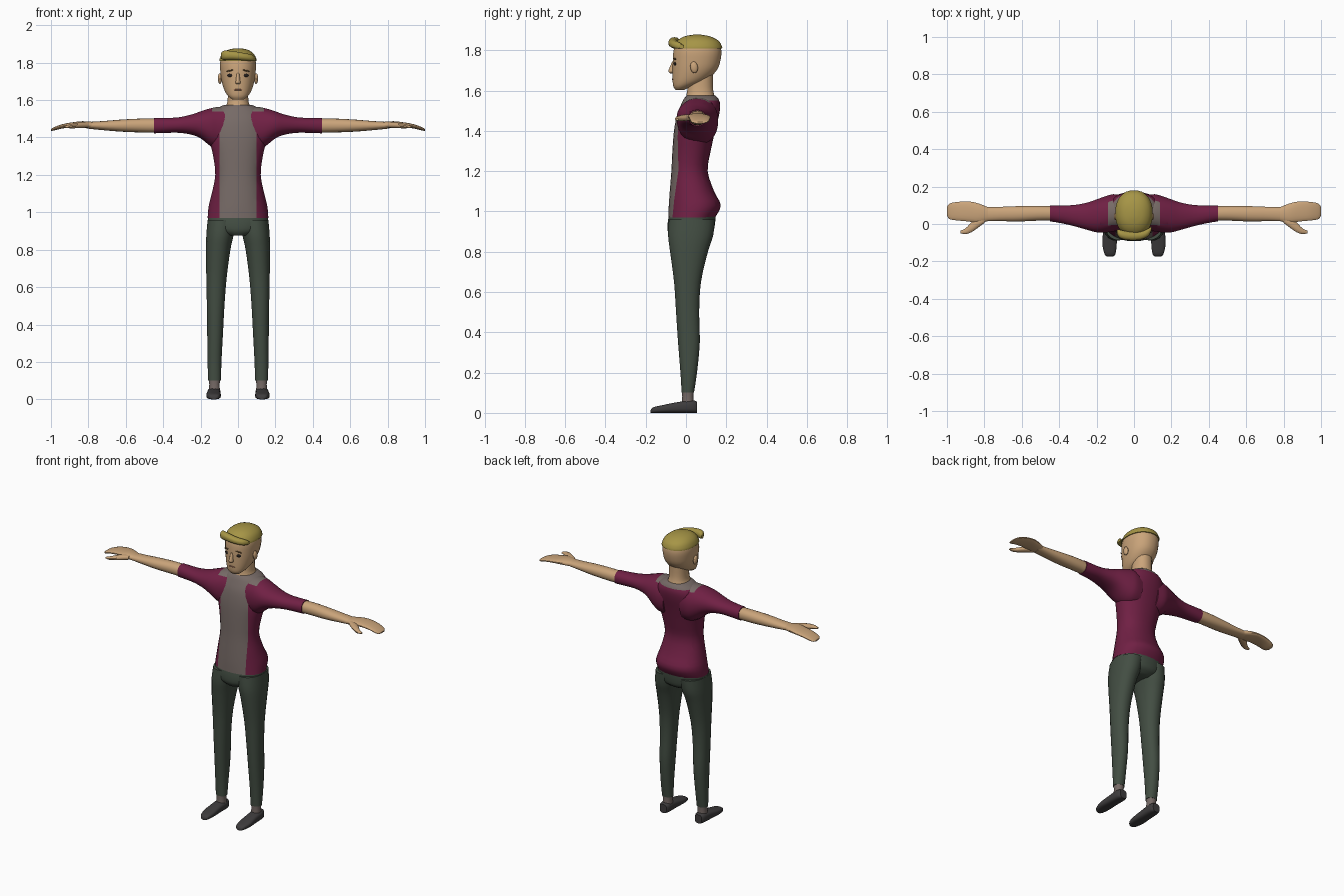
import bpy, bmesh, math
from mathutils import Matrix, Vector, Euler


def material(name, r, g, b):
    m = bpy.data.materials.new(name)
    lin = [((c / 255 + 0.055) / 1.055) ** 2.4 for c in (r, g, b)]
    m.diffuse_color = (*lin, 1)
    return m


SKIN = material("skin", 202, 164, 122)
MAROON = material("maroon cloth", 112, 32, 68)
GREY = material("grey cloth", 118, 106, 102)
GREEN = material("dark green trousers", 67, 78, 67)
SHOE = material("shoe charcoal", 62, 60, 61)
HAIR = material("blond hair", 166, 149, 70)
BROWN = material("brow brown", 100, 76, 45)
DARK = material("eye dark", 38, 32, 30)
LIP = material("lip", 160, 108, 86)


def finish(name, bm, mats, mirror):
    bmesh.ops.recalc_face_normals(bm, faces=bm.faces)
    me = bpy.data.meshes.new(name)
    bm.to_mesh(me)
    bm.free()
    for m in mats:
        me.materials.append(m)
    ob = bpy.data.objects.new(name, me)
    bpy.context.collection.objects.link(ob)
    bpy.ops.object.select_all(action='DESELECT')
    ob.select_set(True)
    bpy.context.view_layer.objects.active = ob
    bpy.ops.object.shade_smooth_by_angle(angle=math.radians(40))
    if mirror:
        ob.modifiers.new("Mirror", 'MIRROR').use_mirror_merge = False
    return ob


def spline(rows, steps):
    """Catmull-Rom through the section rows."""
    out = []
    for i in range(len(rows) - 1):
        p = [rows[max(0, min(len(rows) - 1, i + k))] for k in (-1, 0, 1, 2)]
        for s in range(steps):
            t = s / steps
            out.append([0.5 * (2 * b + (c - a) * t + (2 * a - 5 * b + 4 * c - d) * t * t
                               + (3 * b - a - 3 * c + d) * t ** 3) for a, b, c, d in zip(*p)])
    return out + [list(rows[-1])]


def loft(name, axis, rows, mats, mirror=False, n=24, power=2.2, steps=3, cuts=(), rule=None):
    """Rows are (position, a_min, a_max, b_min, b_max) across the axis."""
    bm = bmesh.new()
    rings = []
    for t, a0, a1, b0, b1 in spline(rows, steps):
        ring = []
        for k in range(n):
            an = 2 * math.pi * (k + 0.5) / n
            c, s = math.cos(an), math.sin(an)
            a = (a0 + a1) / 2 + (a1 - a0) / 2 * math.copysign(abs(c) ** (2 / power), c)
            b = (b0 + b1) / 2 + (b1 - b0) / 2 * math.copysign(abs(s) ** (2 / power), s)
            co = {'x': (t, a, b), 'y': (a, t, b), 'z': (a, b, t)}[axis]
            ring.append(bm.verts.new(co))
        rings.append(ring)
    for r, q in zip(rings, rings[1:]):
        for k in range(n):
            j = (k + 1) % n
            bm.faces.new((r[k], r[j], q[j], q[k]))
    bm.faces.new(rings[0])
    bm.faces.new(rings[-1])
    bmesh.ops.recalc_face_normals(bm, faces=bm.faces)
    for co, no in cuts:
        bmesh.ops.bisect_plane(bm, geom=bm.verts[:] + bm.edges[:] + bm.faces[:],
                               plane_co=co, plane_no=no)
    if rule:
        bm.normal_update()
        for f in bm.faces:
            f.material_index = rule(f.calc_center_median(), f.normal)
    return finish(name, bm, mats, mirror)


def blob(name, loc, size, mat, rot=(0, 0, 0), mirror=False):
    bm = bmesh.new()
    bmesh.ops.create_uvsphere(bm, u_segments=14, v_segments=8, radius=1)
    bm.transform(Matrix.LocRotScale(Vector(loc), Euler(rot), Vector(size)))
    return finish(name, bm, [mat], mirror)


def sym(rows):
    return [(z, -w, w, y0, y1) for z, w, y0, y1 in rows]


# shirt body with grey front panel and collar
loft("shirt", 'z', sym([
    (.97, .163, -.088, .145), (1.03, .158, -.086, .173), (1.10, .141, -.081, .140),
    (1.20, .122, -.073, .108), (1.30, .133, -.068, .123), (1.40, .155, -.060, .145),
    (1.48, .152, -.045, .165), (1.53, .135, -.025, .170), (1.56, .105, -.010, .160),
    (1.575, .072, .003, .145)]), [MAROON, GREY], n=32,
    cuts=[((.1, 0, 0), (1, 0, 0)), ((-.1, 0, 0), (1, 0, 0)), ((0, 0, 1.55), (0, 0, 1))],
    rule=lambda c, no: int(c.z > 1.55 or (abs(c.x) < .1 and no.y < -.1)))

# sleeves, widening into the shoulders
loft("sleeve", 'x', [
    (.06, -.035, .155, 1.33, 1.566), (.11, -.040, .160, 1.335, 1.564),
    (.15, -.046, .150, 1.355, 1.556), (.20, -.045, .132, 1.395, 1.540),
    (.25, -.032, .115, 1.415, 1.523), (.32, -.012, .102, 1.425, 1.508),
    (.39, .004, .100, 1.424, 1.505), (.45, .014, .100, 1.422, 1.505)],
    [MAROON, GREY], mirror=True,
    cuts=[((.14, 0, 0), (1, 0, 0)), ((0, 0, 1.54), (0, 0, 1))],
    rule=lambda c, no: int(c.x < .14 and c.z > 1.54))

# bare arms, hands and thumbs
loft("forearm", 'x', [
    (.44, .018, .096, 1.426, 1.501), (.52, .017, .098, 1.427, 1.501),
    (.62, .013, .096, 1.431, 1.496), (.72, .015, .092, 1.439, 1.488),
    (.80, .014, .090, 1.447, 1.483)], [SKIN], mirror=True, n=18)
loft("hand", 'x', [
    (.78, .015, .090, 1.447, 1.484), (.83, .005, .110, 1.451, 1.487),
    (.88, .012, .121, 1.455, 1.482), (.94, .018, .119, 1.448, 1.471),
    (.985, .025, .110, 1.437, 1.454), (1.0, .045, .090, 1.436, 1.444)],
    [SKIN], mirror=True, n=18)
loft("thumb", 'x', [
    (.80, .005, .040, 1.453, 1.480), (.84, -.025, .030, 1.450, 1.481),
    (.87, -.045, .008, 1.449, 1.477), (.90, -.055, -.022, 1.449, 1.470),
    (.928, -.050, -.036, 1.452, 1.461)], [SKIN], mirror=True, n=12)

# trousers
loft("trouser_hips", 'z', sym([
    (.875, .06, -.075, .10), (.90, .135, -.091, .135), (.94, .160, -.092, .145),
    (.978, .161, -.086, .148)]), [GREEN])
loft("trouser_leg", 'z', [
    (.10, .091, .160, -.022, .040), (.20, .088, .163, -.028, .055),
    (.35, .080, .165, -.040, .069), (.50, .072, .167, -.050, .066),
    (.65, .060, .170, -.060, .075), (.80, .040, .172, -.080, .110),
    (.88, .022, .170, -.090, .136), (.96, .005, .163, -.086, .145)],
    [GREEN], mirror=True, n=20)

# socks and shoes
loft("sock", 'z', [(.04, .096, .156, -.022, .040), (.08, .098, .154, -.019, .037),
                   (.105, .095, .157, -.021, .039)], [GREY], mirror=True, n=16, steps=1)
loft("shoe", 'y', [
    (-.175, .115, .142, 0, .014), (-.162, .100, .157, 0, .028), (-.11, .092, .169, 0, .040),
    (-.04, .093, .166, 0, .054), (.03, .093, .163, 0, .062), (.055, .103, .152, 0, .056)],
    [SHOE], mirror=True, n=20, power=3)

# neck and head
loft("neck", 'z', sym([
    (1.55, .078, -.005, .150), (1.58, .060, .002, .140), (1.62, .055, .008, .134),
    (1.69, .055, .015, .135)]), [SKIN], n=20)
HEAD = [(1.603, .030, -.052, -.010), (1.62, .052, -.063, .030), (1.65, .072, -.067, .100),
        (1.70, .088, -.067, .153), (1.75, .095, -.066, .172), (1.80, .097, -.062, .176),
        (1.84, .084, -.045, .160), (1.863, .055, -.010, .120), (1.870, .015, .035, .075)]
loft("head", 'z', sym(HEAD), [SKIN])
blob("ear", (.097, .04, 1.715), (.011, .019, .029), SKIN, (.15, 0, 0), True)

# nose, as a wedge growing downwards
loft("nose", 'z', sym([(1.685, .009, -.078, -.05), (1.692, .015, -.087, -.05),
                       (1.705, .012, -.086, -.05), (1.745, .007, -.068, -.05)]),
     [SKIN], n=12, steps=2)

# eyes, brows and mouth
blob("eye", (.043, -.0555, 1.732), (.016, .004, .009), DARK, (0, 0, .28), True)
blob("brow", (.045, -.0555, 1.757), (.021, .004, .004), BROWN, (0, .2, .28), True)
blob("mouth", (0, -.0665, 1.655), (.024, .004, .004), LIP)

# hair cap and swept-up fringe
loft("hair", 'z', sym([(1.808, .096, -.061, .176), (1.812, .101, -.066, .181),
                       (1.845, .087, -.047, .165), (1.868, .056, -.010, .122),
                       (1.877, .016, .035, .075)]), [HAIR])
loft("fringe", 'x', [
    (-.092, -.050, -.030, 1.822, 1.850), (-.075, -.076, -.030, 1.815, 1.864),
    (-.03, -.087, -.040, 1.815, 1.862), (.03, -.085, -.040, 1.812, 1.852),
    (.075, -.066, -.025, 1.808, 1.842), (.094, -.035, -.010, 1.808, 1.828)],
    [HAIR], n=14)
